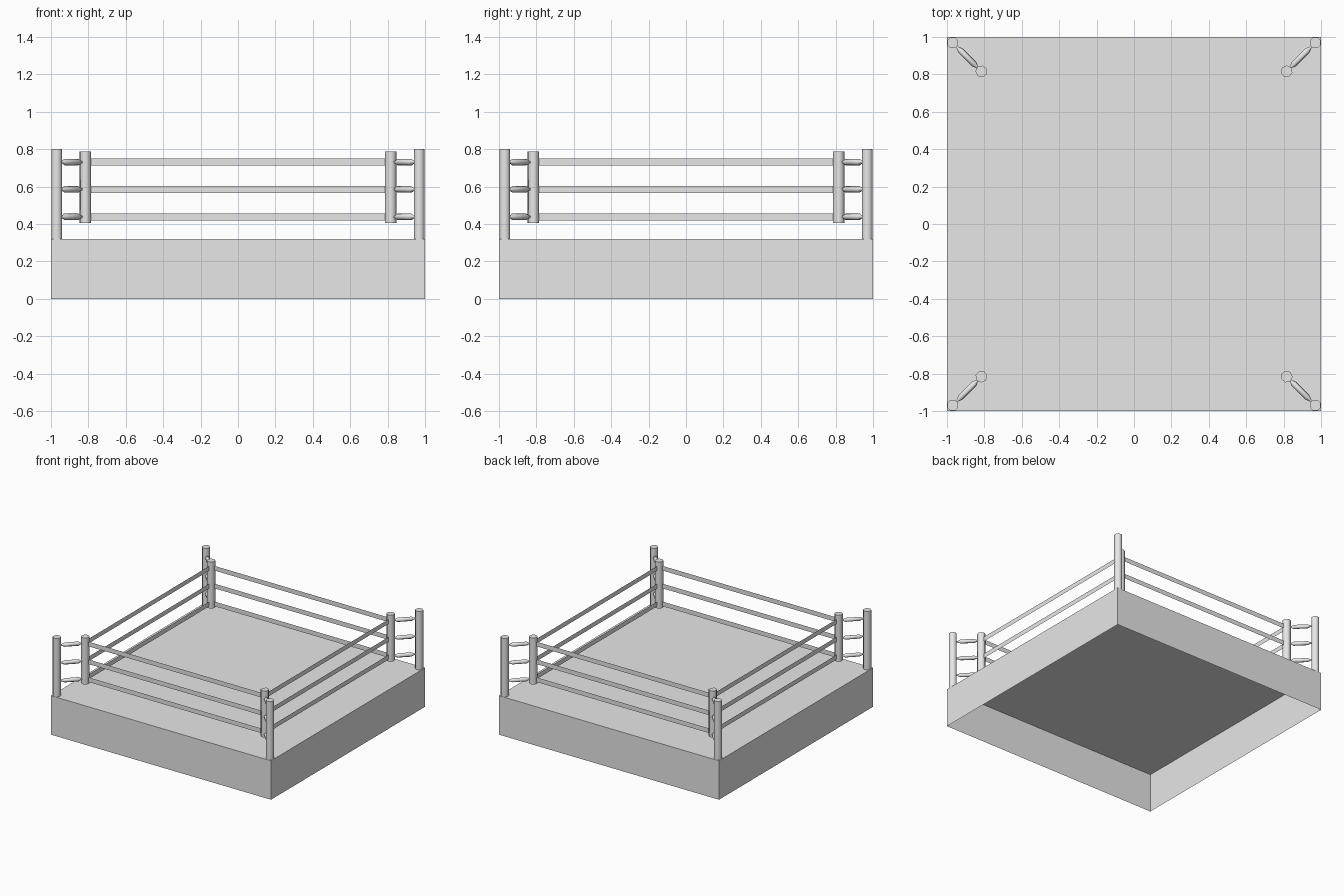
import bpy, bmesh, math
from mathutils import Vector, Matrix

if "Cube" in bpy.data.objects:
    bpy.data.objects.remove(bpy.data.objects["Cube"])

grey = bpy.data.materials.new("light_grey")
grey.diffuse_color = (0.8, 0.8, 0.8, 1)
grey.use_nodes = True
grey.node_tree.nodes["Principled BSDF"].inputs["Base Color"].default_value = grey.diffuse_color

DECK = 0.32
POST, PAD = 0.969, 0.816           # corner post / pad offset from centre
HEIGHTS = (0.438, 0.585, 0.731)    # rope levels


def finish(bm, name, smooth=False):
    me = bpy.data.meshes.new(name)
    bm.to_mesh(me)
    bm.free()
    me.materials.append(grey)
    ob = bpy.data.objects.new(name, me)
    bpy.context.collection.objects.link(ob)
    if smooth:
        bpy.ops.object.select_all(action='DESELECT')
        ob.select_set(True)
        bpy.context.view_layer.objects.active = ob
        bpy.ops.object.shade_smooth_by_angle(angle=math.radians(62))
    return ob


def lathe(bm, start, axis, profile, sides, spin=0.0):
    """Closed solid of (distance, radius) rings along an axis."""
    axis = Vector(axis).normalized()
    side = axis.orthogonal().normalized()
    rings = []
    for d, r in profile:
        rings.append([bm.verts.new(Vector(start) + axis * d + Matrix.Rotation(
            spin + math.tau * i / sides, 3, axis) @ side * r) for i in range(sides)])
    for a, b in zip(rings, rings[1:]):
        for i in range(sides):
            j = (i + 1) % sides
            bm.faces.new((a[i], a[j], b[j], b[i]))
    bm.faces.new(rings[0][::-1])
    bm.faces.new(rings[-1])


# Platform: thin shell, open underneath
bm = bmesh.new()
bmesh.ops.create_cube(bm, size=1, matrix=Matrix.Translation((0, 0, DECK / 2)) @ Matrix.Diagonal((2, 2, DECK, 1)))
bm.normal_update()
bmesh.ops.delete(bm, geom=[f for f in bm.faces if f.normal.z < -0.5], context='FACES')
finish(bm, "platform")

# Corner posts, pads and turnbuckles
for k in range(4):
    ang = math.pi / 4 + k * math.pi / 2
    out = Vector((math.cos(ang), math.sin(ang), 0)) * math.sqrt(2)

    bm = bmesh.new()
    lathe(bm, out * POST + Vector((0, 0, DECK)), (0, 0, 1), [(0, 0.031), (0.48, 0.031)], 8, math.pi / 8)
    finish(bm, f"corner_post_{k + 1}", True)

    bm = bmesh.new()
    lathe(bm, out * PAD + Vector((0, 0, 0.405)), (0, 0, 1), [(0, 0.032), (0.382, 0.032)], 7, ang)
    finish(bm, f"corner_pad_{k + 1}", True)

    bm = bmesh.new()
    length = math.sqrt(2) * (POST - PAD)
    for z in HEIGHTS:
        lathe(bm, out * PAD + Vector((0, 0, z)), out,
              [(0.02, 0.007), (0.034, 0.007), (0.052, 0.017),
               (length - 0.058, 0.017), (length - 0.038, 0.007), (length - 0.02, 0.007)], 6)
    finish(bm, f"turnbuckles_{k + 1}", True)

# Ropes: flat upright bands between pads on every side
bm = bmesh.new()
for k in range(4):
    turn = Matrix.Rotation(k * math.pi / 2, 3, 'Z')
    for z in HEIGHTS:
        bm.faces.new([bm.verts.new(turn @ Vector((x, -PAD, z + h))) for x, h in
                      ((-PAD, -0.019), (PAD, -0.019), (PAD, 0.019), (-PAD, 0.019))])
finish(bm, "ropes")
